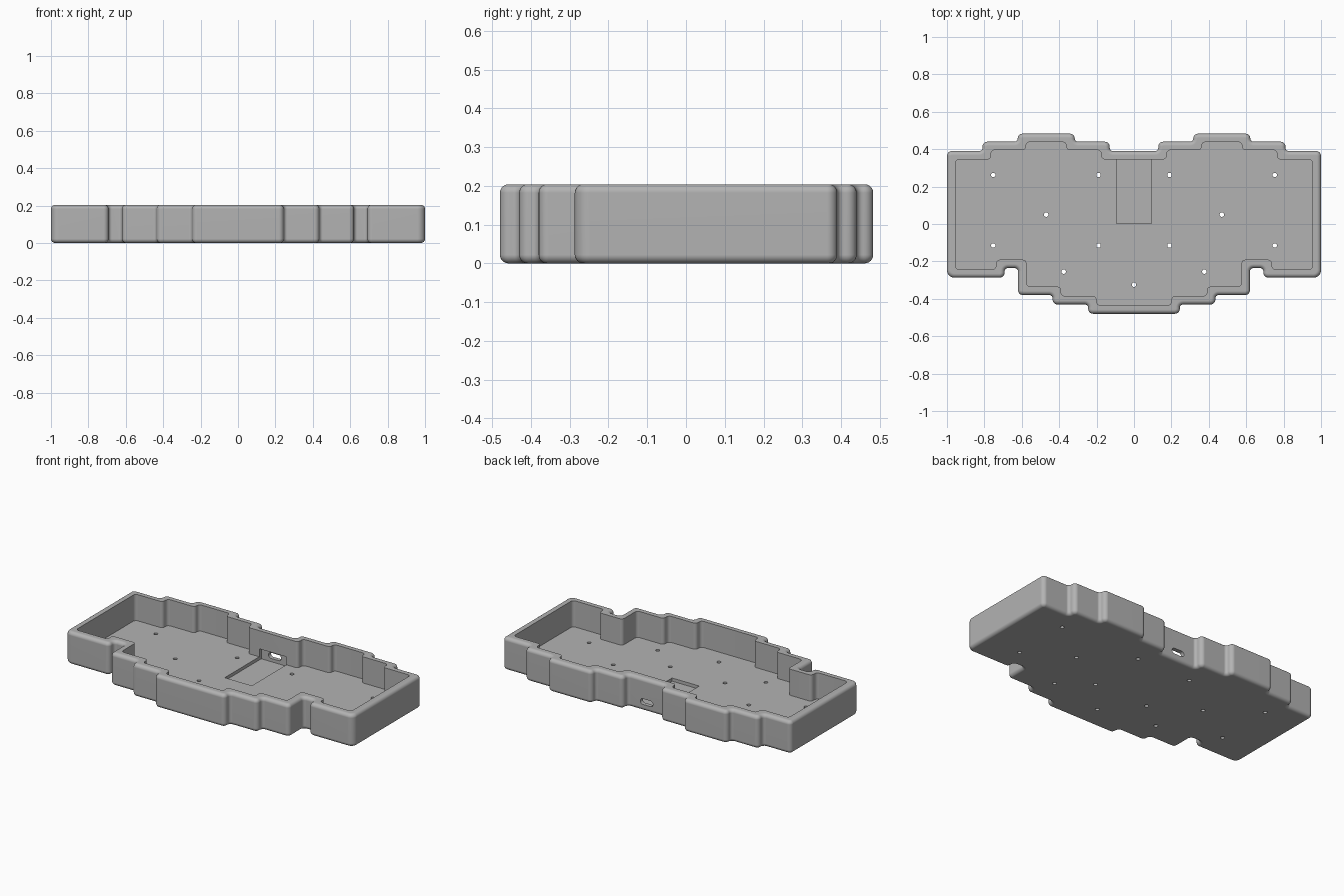
import bpy
import bmesh
from math import pi, sin, cos
from mathutils import Vector, Matrix

cube = bpy.data.objects.get("Cube")
if cube:
    bpy.data.objects.remove(cube, do_unlink=True)

HEIGHT, FLOOR, WALL, ROLL = 0.204, 0.04, 0.045, 0.022
SEGS = 6

plastic = bpy.data.materials.new("grey plastic")
plastic.use_nodes = True
grey = (0.45, 0.45, 0.45, 1)
plastic.diffuse_color = grey
plastic.node_tree.nodes["Principled BSDF"].inputs["Base Color"].default_value = grey

# Right half of the outline, back centre to front centre
half = [(0.13, 0.39), (0.13, 0.44), (0.317, 0.44), (0.317, 0.483), (0.622, 0.483),
        (0.622, 0.44), (0.81, 0.44), (0.81, 0.39), (1, 0.39), (1, -0.287),
        (0.692, -0.287), (0.692, -0.236), (0.62, -0.236), (0.62, -0.38),
        (0.435, -0.38), (0.435, -0.43), (0.245, -0.43), (0.245, -0.48)]
# Clockwise outline turned to counter-clockwise
outline = [Vector(p) for p in half] + [Vector((-x, y)) for x, y in reversed(half)]
outline.reverse()


def rounded(offset, inner=False):
    """Outline moved inward by offset, with every corner filleted."""
    pts = []
    n = len(outline)
    for i, p in enumerate(outline):
        before, after = outline[i - 1], outline[(i + 1) % n]
        d1, d2 = (p - before).normalized(), (after - p).normalized()
        convex = d1.cross(d2) > 0
        n1, n2 = Vector((-d1.y, d1.x)), Vector((-d2.y, d2.x))
        corner = p + (n1 + n2) * offset
        short = min((p - before).length, (after - p).length)
        if inner:
            r = 0.02
        elif convex:
            r = (0.04 if short > 0.2 else 0.026) - offset
        else:
            r = 0.018 + offset
        side = 1 if convex else -1
        centre = corner - d1 * r + n1 * r * side
        for k in range(SEGS + 1):
            a = pi / 2 * k / SEGS
            pts.append(centre - n1 * side * r * cos(a) + d1 * r * sin(a))
    return pts


def finish(bm, name):
    bmesh.ops.recalc_face_normals(bm, faces=bm.faces)
    mesh = bpy.data.meshes.new(name)
    bm.to_mesh(mesh)
    bm.free()
    mesh.materials.append(plastic)
    obj = bpy.data.objects.new(name, mesh)
    bpy.context.collection.objects.link(obj)
    return obj


# Tray: rolled bottom edge, outer wall, rolled rim, inner wall, floor
angles = [pi / 2 * k / SEGS for k in range(SEGS + 1)]
levels = [(ROLL * (1 - sin(a)), ROLL * (1 - cos(a)), False) for a in angles]
levels += [(o, HEIGHT - z, False) for o, z, _ in reversed(levels)]
levels += [(WALL, HEIGHT, True), (WALL, FLOOR, True)]
bm = bmesh.new()
rings = [[bm.verts.new((p.x, p.y, z)) for p in rounded(o, inner)] for o, z, inner in levels]
for a, b in zip(rings, rings[1:]):
    for i in range(len(a)):
        j = (i + 1) % len(a)
        bm.faces.new((a[i], a[j], b[j], b[i]))
bm.faces.new(rings[0])
bm.faces.new(rings[-1])
tray = finish(bm, "case_tray")


def box(bm, x, y0, y1, z0, z1):
    m = Matrix.Translation((0, (y0 + y1) / 2, (z0 + z1) / 2))
    m = m @ Matrix.Diagonal((2 * x, y1 - y0, z1 - z0, 1))
    bmesh.ops.create_cube(bm, size=1, matrix=m)


def rod(bm, r, length, matrix):
    bmesh.ops.create_cone(bm, cap_ends=True, segments=24, radius1=r, radius2=r,
                          depth=length, matrix=matrix)


# Controller pocket, sunk in the floor and into the back wall
bm = bmesh.new()
box(bm, 0.094, 0.003, 0.365, 0.02, 0.09)
pocket = finish(bm, "pocket_cutter")

# Cable slot: a rod stretched into a stadium
bm = bmesh.new()
rod(bm, 0.018, 0.2, Matrix.Translation((0, 0.4, 0.058)) @ Matrix.Rotation(pi / 2, 4, "X"))
for v in bm.verts:
    v.co.x += 0.026 if v.co.x > 0 else -0.026
slot = finish(bm, "slot_cutter")

# Screw holes through the floor
bm = bmesh.new()
spots = [(0.753, 0.262), (0.19, 0.262), (0.47, 0.05), (0.753, -0.115),
         (0.19, -0.115), (0.376, -0.255)]
for x, y in spots + [(-x, y) for x, y in spots] + [(0, -0.325)]:
    rod(bm, 0.012, 0.2, Matrix.Translation((x, y, 0.02)))
holes = finish(bm, "screw_hole_cutter")

# Cut the tray and drop the cutters
bpy.context.view_layer.objects.active = tray
tray.select_set(True)
for cutter in (pocket, slot, holes):
    cutter.hide_render = True
    mod = tray.modifiers.new(cutter.name, "BOOLEAN")
    mod.operation, mod.solver, mod.object = "DIFFERENCE", "EXACT", cutter
    bpy.ops.object.modifier_apply(modifier=mod.name)
    bpy.data.objects.remove(cutter, do_unlink=True)

bpy.ops.object.shade_smooth_by_angle(angle=pi / 5)
weighted = tray.modifiers.new("even_shading", "WEIGHTED_NORMAL")
weighted.keep_sharp = True
